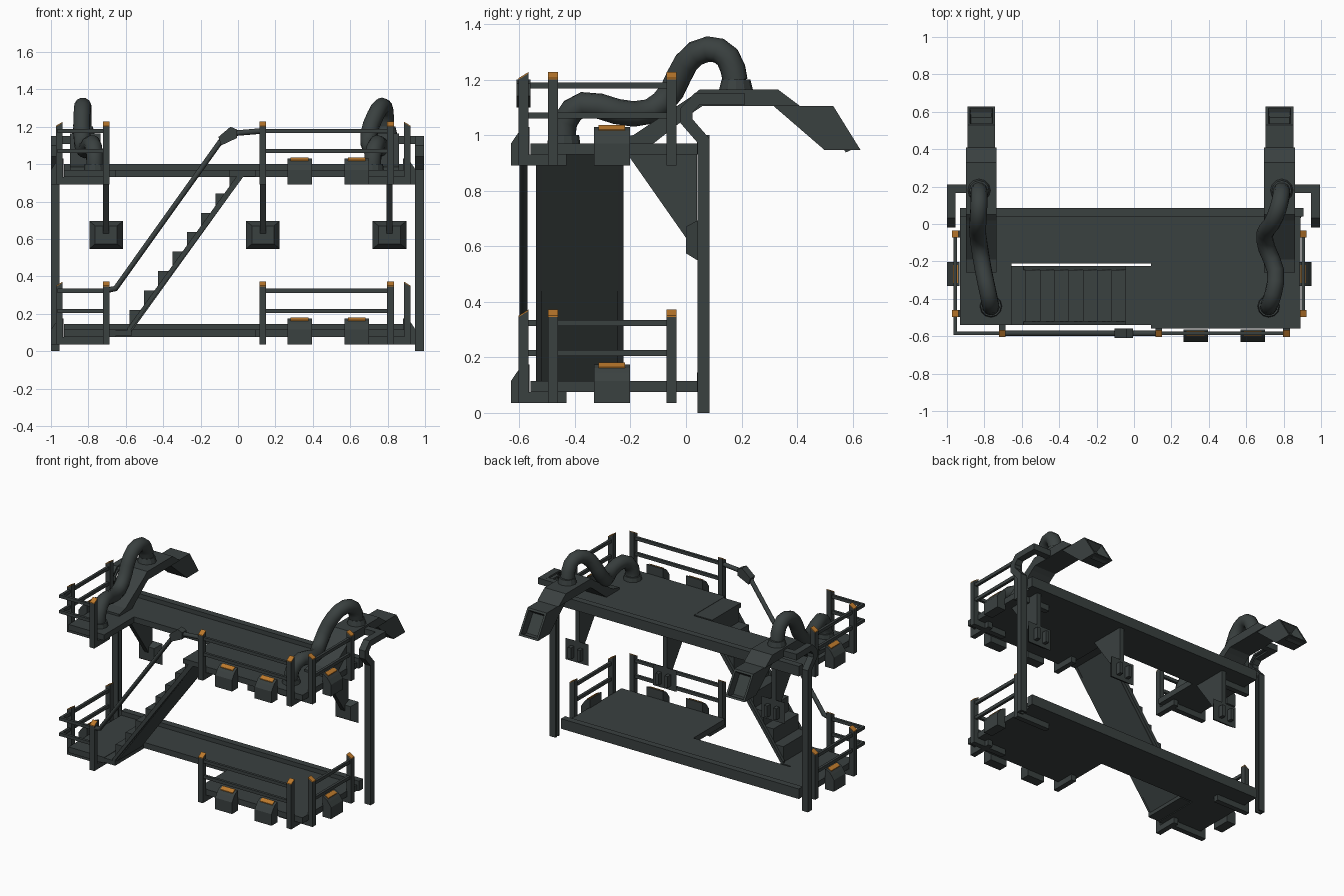
import bpy, bmesh, math
from mathutils import Vector

if "Cube" in bpy.data.objects:
    bpy.data.objects.remove(bpy.data.objects["Cube"])


def material(name, rgb):
    m = bpy.data.materials.new(name)
    m.diffuse_color = (*rgb, 1)
    m.use_nodes = True
    m.node_tree.nodes["Principled BSDF"].inputs["Base Color"].default_value = m.diffuse_color
    return m


GREY = material("dark_steel", (0.042, 0.052, 0.051))
ORANGE = material("orange_marker", (0.50, 0.19, 0.025))


def finish(name, bm, mat):
    bmesh.ops.recalc_face_normals(bm, faces=bm.faces[:])
    me = bpy.data.meshes.new(name)
    bm.to_mesh(me)
    bm.free()
    me.materials.append(mat)
    ob = bpy.data.objects.new(name, me)
    bpy.context.collection.objects.link(ob)
    return ob


def prism_bm(pts, axis, a, b):
    """Extrude a 2D outline along an axis: x takes (y,z), y takes (x,z), z takes (x,y)."""
    bm = bmesh.new()
    put = {'x': lambda p, t: (t, p[0], p[1]),
           'y': lambda p, t: (p[0], t, p[1]),
           'z': lambda p, t: (p[0], p[1], t)}[axis]
    lo = [bm.verts.new(put(p, a)) for p in pts]
    hi = [bm.verts.new(put(p, b)) for p in pts]
    bm.faces.new(lo)
    bm.faces.new(hi)
    for i in range(len(pts)):
        j = (i + 1) % len(pts)
        bm.faces.new((lo[i], lo[j], hi[j], hi[i]))
    return bm


def prism(name, pts, axis, a, b, mat=GREY):
    return finish(name, prism_bm(pts, axis, a, b), mat)


def box(name, x0, x1, y0, y1, z0, z1, mat=GREY):
    return prism(name, [(x0, y0), (x1, y0), (x1, y1), (x0, y1)], 'z', z0, z1, mat)


def tube(name, pts, r, spline='POLY', sides=2):
    cu = bpy.data.curves.new(name, 'CURVE')
    cu.dimensions = '3D'
    cu.bevel_depth, cu.bevel_resolution, cu.resolution_u = r, sides, 2
    cu.use_fill_caps = True
    s = cu.splines.new(spline)
    if spline == 'POLY':
        s.points.add(len(pts) - 1)
        for p, c in zip(s.points, pts):
            p.co = (*c, 1)
    else:
        s.bezier_points.add(len(pts) - 1)
        for p, c in zip(s.bezier_points, pts):
            p.co = c
            p.handle_left_type = p.handle_right_type = 'AUTO'
    cu.materials.append(GREY)
    ob = bpy.data.objects.new(name, cu)
    bpy.context.collection.objects.link(ob)
    for o in bpy.context.selected_objects:
        o.select_set(False)
    bpy.context.view_layer.objects.active = ob
    ob.select_set(True)
    bpy.ops.object.convert(target='MESH')
    bpy.ops.object.shade_smooth_by_angle(angle=math.radians(50))


def cylinder(name, x, y, z0, z1, r0, r1):
    bm = bmesh.new()
    bmesh.ops.create_cone(bm, cap_ends=True, segments=12, radius1=r0, radius2=r1, depth=z1 - z0)
    bmesh.ops.translate(bm, verts=bm.verts[:], vec=(x, y, (z0 + z1) / 2))
    finish(name, bm, GREY)


# Railing sides: extrusion axis and mapping from outward distance to world coordinate
SIDES = {'front': ('x', lambda d: -0.585 - d),
         'left': ('y', lambda d: -0.955 - d),
         'right': ('y', lambda d: 0.905 + d)}
POST = [(.018, .89), (.018, 1.2), (-.018, 1.222), (-.018, .89)]
POST_CAP = [(.018, 1.2), (.018, 1.205), (-.018, 1.227), (-.018, 1.222)]
BIN = [(.045, .89), (.045, .97), (.025, 1.0), (.012, 1.016), (-.014, 1.03), (-.022, 1.03), (-.022, .89)]
BIN_CAP = [(.012, 1.016), (.012, 1.021), (-.014, 1.036), (-.014, 1.03)]


def on_side(name, side, outline, at, width, dz, mat=GREY):
    axis, out = SIDES[side]
    prism(name, [(out(d), z + dz) for d, z in outline], axis, at - width / 2, at + width / 2, mat)


def rail(name, side, a, b, dz):
    for z in (1.178, 1.07):
        sq = [(.009, z - .011), (.009, z + .011), (-.009, z + .011), (-.009, z - .011)]
        on_side(name, side, sq, (a + b) / 2, b - a, dz)


# Two identical platforms with railings
for level, dz in (("upper", 0), ("lower", -0.855)):
    prism(level + "_deck", [(-.93, .05), (.89, .05), (.89, -.56), (.09, -.56), (.09, -.21),
                            (-.655, -.21), (-.655, -.54), (-.93, -.54)], 'z', .93 + dz, .97 + dz)
    box(level + "_back_beam", -.93, .905, .04, .085, .93 + dz, 1.0 + dz)
    # posts with outrigger bars under the deck
    for side, spots in (('front', (-.705, .133, .815)), ('left', (-.478, -.053)), ('right', (-.478, -.053))):
        for s in spots:
            on_side(level + "_post", side, POST, s, .036, dz)
            on_side(level + "_post_cap", side, POST_CAP, s, .036, dz, ORANGE)
            reach = -.155 if side == 'front' else -.24
            on_side(level + "_outrigger", side, [(0, .89), (0, .93), (reach, .93), (reach, .89)], s, .036, dz)
    # storage bins hung on the railing
    for side, spots in (('front', (.33, .635)), ('left', (-.267,)), ('right', (-.267,))):
        for s in spots:
            on_side(level + "_bin", side, BIN, s, .13, dz)
            on_side(level + "_bin_marker", side, BIN_CAP, s, .096, dz, ORANGE)
    rail(level + "_front_rail", 'front', .133, .815, dz)
    rail(level + "_corner_rail", 'front', -.964, -.705, dz)
    rail(level + "_left_rail", 'left', -.594, -.053, dz)
    rail(level + "_right_rail", 'right', -.478, -.053, dz)

# Staircase: stepped outline with closed underside, landings and stringers
steps = []
for i in range(8):
    x, z = -.58 + .0765 * i, .22 + .104 * i
    steps += [(x, z - .104), (x, z), (x + .0765, z)]
prism("stairs", [(-.58, .09)] + steps + [(.04, .95)], 'y', -.52, -.245)
for y in (-.54, -.245):
    prism("stair_stringer", [(-.59, .09), (-.59, .125), (0, .945), (.045, .955)], 'y', y, y + .02)
box("bottom_landing", -.655, -.57, -.54, -.225, .08, .112)
box("top_landing", -.045, .09, -.54, -.225, .935, .968)

# Sloping handrail with elbow fitting
tube("handrail", [(-.705, -.585, .325), (-.655, -.585, .335), (-.08, -.585, 1.14),
                  (-.02, -.585, 1.165), (.133, -.585, 1.178)], .015)
prism("handrail_elbow", [(-.105, 1.145), (-.09, 1.1), (-.005, 1.14), (-.005, 1.185), (-.04, 1.2)],
      'y', -.61, -.56)

# Gussets and clamp pads under the upper deck
for x in (-.705, .133, .81):
    prism("gusset", [(-.21, .93), (.04, .93), (.04, .62), (0, .63)], 'x', x - .016, x + .016)
    bm = prism_bm([(x - .09, .547), (x + .09, .547), (x + .09, .695), (x - .09, .695)], 'y', 0, .045)
    for v in bm.verts:
        if v.co.y < .01:
            v.co.x = x + (v.co.x - x) * .65
            v.co.z = .625 + (v.co.z - .625) * .65
    finish("clamp_pad", bm, GREY)
    for s in (-1, 1):
        box("clamp_lug", x + s * .035 - .012, x + s * .035 + .012, .04, .08, .575, .655)


def ribbon(path, lo, hi):
    """Closed strip around a (y,z) path between two sideways offsets."""
    P = [Vector(p) for p in path]
    left, right = [], []
    for i, p in enumerate(P):
        a = (p - P[i - 1]).normalized() if i else (P[1] - p).normalized()
        b = (P[i + 1] - p).normalized() if i < len(P) - 1 else a
        t = (a + b).normalized()
        n = Vector((-t.y, t.x)) / max(t.dot(a), .5)
        left.append(p + n * lo)
        right.append(p + n * hi)
    return [tuple(p) for p in left + right[::-1]]


LEG = [(.063, 0), (.063, .98), (.002, 1.05), (.002, 1.09), (.04, 1.13), (.21, 1.13)]
ARM = [(-.26, .96), (-.26, .985), (-.19, 1.0), (.02, 1.14), (.05, 1.165), (.33, 1.165), (.41, 1.105),
       (.315, 1.105), (.06, 1.105), (.03, 1.085), (-.13, .96)]
HOOD = [(.315, 1.105), (.53, 1.105), (.628, .947), (.498, .947)]
PIPE = [(-.44, .97), (-.435, 1.05), (-.37, 1.11), (-.25, 1.085), (-.13, 1.085),
        (-.05, 1.16), (0, 1.26), (.08, 1.31), (.15, 1.28), (.178, 1.19)]
PIPE_X = {-1: (-.765, -.767, -.78, -.805, -.825, -.835, -.835, -.83, -.828, -.828),
          1: (.72, .722, .745, .757, .71, .70, .735, .77, .787, .79)}

for side, arm_x, leg0, leg1 in ((-1, -.817, -1.0, -.955), (1, .778, .947, .995)):
    # channel-section leg that hooks over to the arm
    outer = leg0 if side < 0 else leg1
    prism("leg_web", ribbon(LEG, -.021, .021), 'x', outer, outer - side * .014)
    for lo, hi in ((-.021, -.009), (.009, .021)):
        prism("leg_flange", ribbon(LEG, lo, hi), 'x', leg0, leg1)
    box("leg_bracket", min(outer, arm_x), max(outer, arm_x), .165, .21, 1.108, 1.15)
    # duct arm and hollow end hood
    prism("duct_arm", ARM, 'x', arm_x - .082, arm_x + .082)
    bm = prism_bm(HOOD, 'x', arm_x - .074, arm_x + .074)
    bmesh.ops.recalc_face_normals(bm, faces=bm.faces[:])
    bm.normal_update()
    mouth = max(bm.faces, key=lambda f: f.normal.dot(Vector((0, .85, .53))))
    bmesh.ops.inset_individual(bm, faces=[mouth], thickness=.02)
    bmesh.ops.inset_individual(bm, faces=[mouth], thickness=.008, depth=-.05)
    finish("hood", bm, GREY)
    # flexible hose with collars
    xs = PIPE_X[side]
    tube("hose", [(x, y, z) for x, (y, z) in zip(xs, PIPE)], .046, 'BEZIER', 4)
    cylinder("hose_base_collar", xs[0], -.44, .965, 1.0, .06, .055)
    cylinder("hose_arm_collar", xs[-1], .18, 1.16, 1.2, .062, .052)
